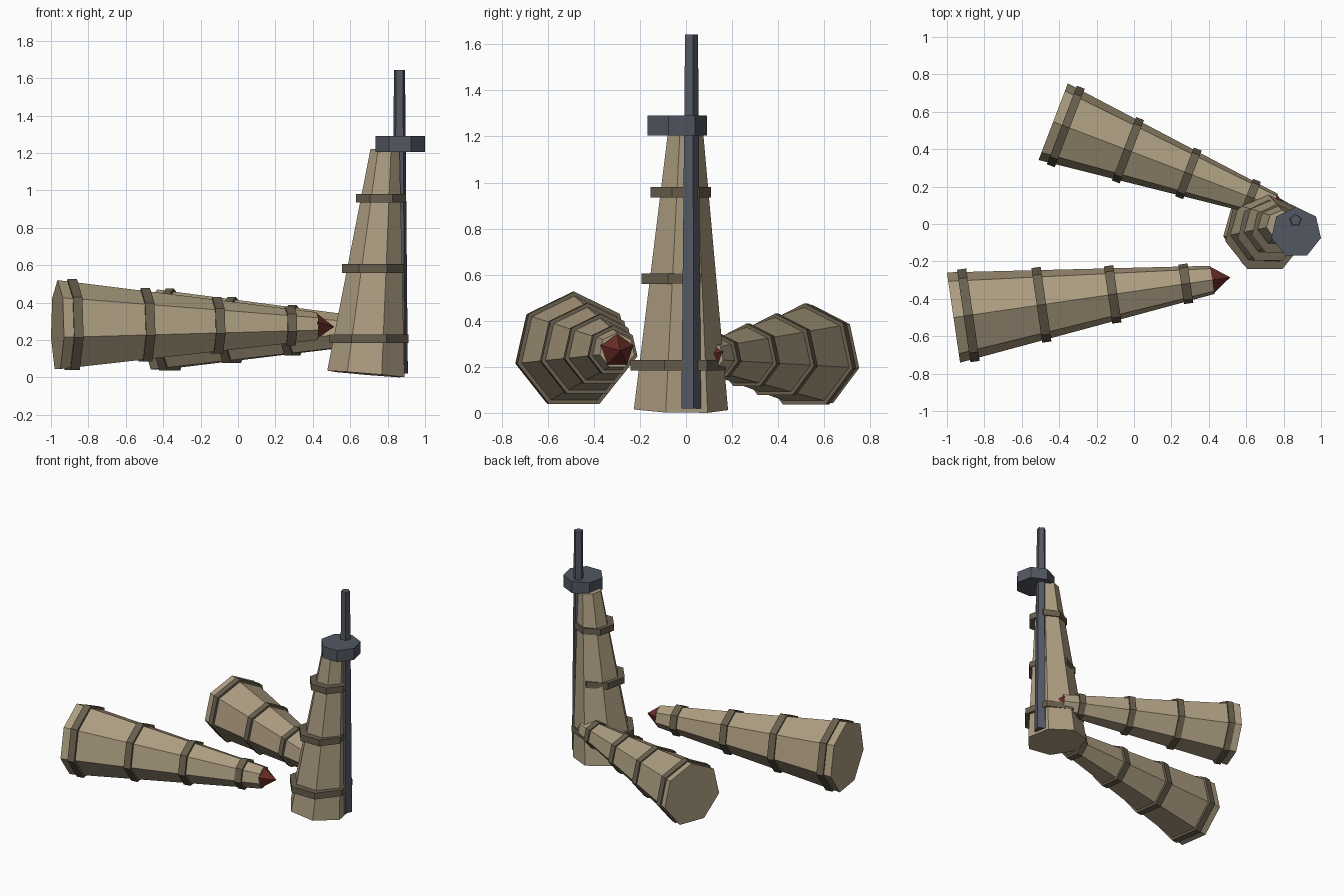
import bpy, bmesh, math
from mathutils import Vector

if "Cube" in bpy.data.objects:
    bpy.data.objects.remove(bpy.data.objects["Cube"])


def material(name, rgb):
    m = bpy.data.materials.new(name)
    m.diffuse_color = (*rgb, 1)
    m.use_nodes = True
    m.node_tree.nodes["Principled BSDF"].inputs["Base Color"].default_value = m.diffuse_color
    return m


TAN = material("tan", (0.42, 0.34, 0.22))
BROWN = material("brown", (0.14, 0.115, 0.075))
SLATE = material("slate", (0.085, 0.095, 0.12))
RED = material("dark_red", (0.14, 0.025, 0.02))


def frustum(name, p0, p1, r0, r1, sides, mat, hint=(0, 0, 1), phase=90):
    """Flat-sided tapered solid from p0 to p1; phase 90 puts a corner on the hint side."""
    p0, p1 = Vector(p0), Vector(p1)
    d = (p1 - p0).normalized()
    v = Vector(hint)
    v = (v - d * v.dot(d)).normalized()
    u = v.cross(d)
    bm = bmesh.new()

    def ring(p, r):
        angles = [math.radians(phase) + math.tau * i / sides for i in range(sides)]
        return [bm.verts.new(p + r * (u * math.cos(a) + v * math.sin(a))) for a in angles]

    low = ring(p0, r0)
    bm.faces.new(low[::-1])
    if r1 > 0:
        high = ring(p1, r1)
        bm.faces.new(high)
        for i in range(sides):
            j = (i + 1) % sides
            bm.faces.new((low[i], low[j], high[j], high[i]))
    else:
        apex = bm.verts.new(p1)
        for i in range(sides):
            bm.faces.new((low[i], low[(i + 1) % sides], apex))
    me = bpy.data.meshes.new(name)
    bm.to_mesh(me)
    bm.free()
    me.materials.append(mat)
    ob = bpy.data.objects.new(name, me)
    bpy.context.collection.objects.link(ob)
    return ob


def lying_cone(prefix, base, direction, s):
    """Lying tapered cone with four bands and a pointed red tip."""
    base, d = Vector(base), Vector(direction).normalized()
    frustum(prefix + "_body", base, base + d * 1.4 * s, 0.25 * s, 0.078 * s, 7, TAN)
    for i, t in enumerate((0.08, 0.475, 0.86, 1.255)):
        r = (0.266 - 0.125 * t) * s
        frustum(f"{prefix}_band_{i + 1}", base + d * (t - 0.025) * s,
                base + d * (t + 0.025) * s, r, r, 7, BROWN)
    frustum(prefix + "_tip", base + d * 1.395 * s, base + d * 1.495 * s,
            0.077 * s, 0, 5, RED)


# Two lying cones
lying_cone("front_cone", (-0.965, -0.50, 0.27), (1.48, 0.215, 0), 1.0)
lying_cone("back_cone", (-0.432, 0.547, 0.245), (0.934, -0.357, 0), 0.9)

# Standing, slightly leaning cone with level bands
Y = (0, 1, 0)
frustum("standing_body", (0.686, -0.03, 0.0175), (0.787, -0.005, 1.215),
        0.213, 0.08, 7, TAN, Y, 87)
for i, (x, y, z, r) in enumerate(((0.70, -0.045, 0.207, 0.217),
                                  (0.722, -0.04, 0.582, 0.171),
                                  (0.765, -0.03, 0.957, 0.138))):
    frustum(f"standing_band_{i + 1}", (x, y, z - 0.023), (x, y, z + 0.023),
            r, r, 7, BROWN, Y)

# Cap disc and tapered pole
frustum("cap_disc", (0.867, -0.045, 1.205), (0.867, -0.045, 1.29), 0.136, 0.136, 7, SLATE, Y)
frustum("pole", (0.8635, 0.018, 0.02), (0.8635, 0.021, 1.643), 0.047, 0.031, 5, SLATE, Y)
